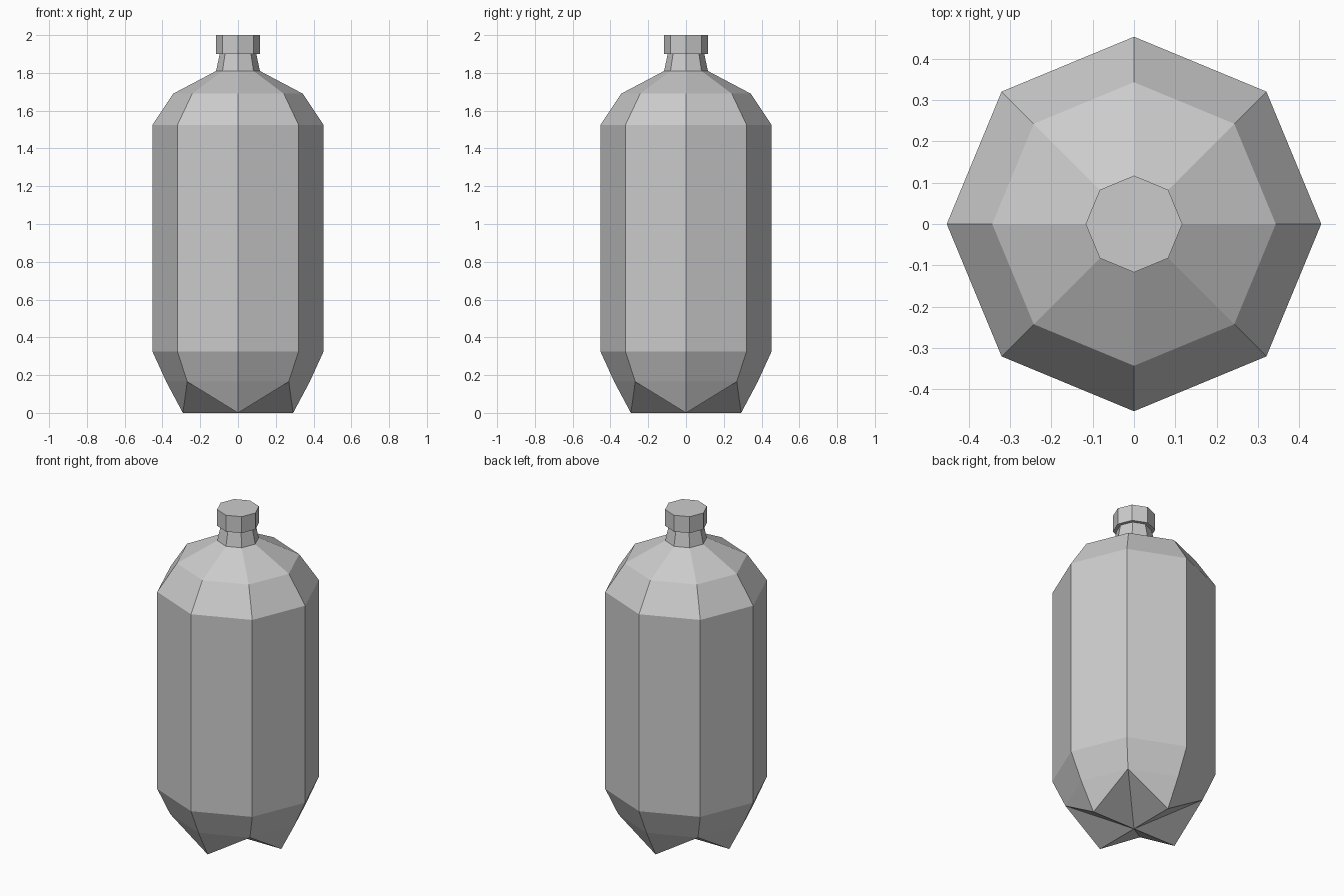
import bpy, bmesh
from math import cos, sin, tau

SIDES = 8

cube = bpy.data.objects.get("Cube")
if cube:
    bpy.data.objects.remove(cube, do_unlink=True)

# One plain grey for the whole bottle
grey = bpy.data.materials.new("plain_grey")
grey.use_nodes = True
colour = (0.6, 0.6, 0.6, 1)
grey.diffuse_color = colour
grey.node_tree.nodes["Principled BSDF"].inputs["Base Color"].default_value = colour


def ring(bm, r, z):
    """Octagonal ring with corners on the axes."""
    return [bm.verts.new((r * cos(tau * i / SIDES), r * sin(tau * i / SIDES), z))
            for i in range(SIDES)]


def loft(bm, profile):
    """Join rings of (radius, height) with quads; return the rings."""
    rings = [ring(bm, r, z) for r, z in profile]
    for low, high in zip(rings, rings[1:]):
        for i in range(SIDES):
            j = (i + 1) % SIDES
            bm.faces.new((low[i], low[j], high[j], high[i]))
    return rings


def finish(bm, name):
    bmesh.ops.recalc_face_normals(bm, faces=bm.faces[:])
    mesh = bpy.data.meshes.new(name)
    bm.to_mesh(mesh)
    bm.free()
    mesh.materials.append(grey)
    obj = bpy.data.objects.new(name, mesh)
    bpy.context.collection.objects.link(obj)
    return obj


# Body and neck, with a four-footed base
bm = bmesh.new()
rings = loft(bm, [(0.38, 0.165), (0.453, 0.325), (0.453, 1.525),
                  (0.343, 1.69), (0.116, 1.81), (0.097, 1.9)])
bm.faces.new(rings[-1])
base = rings[0]
centre = bm.verts.new((0, 0, 0))
for i in range(0, SIDES, 2):
    a = tau * i / SIDES
    foot = bm.verts.new((0.292 * cos(a), 0.292 * sin(a), 0))
    before, after = base[i - 1], base[(i + 1) % SIDES]
    # Outer sides of the foot, then the undersides running to the centre
    for p, q in ((before, base[i]), (base[i], after), (after, centre), (centre, before)):
        bm.faces.new((p, foot, q))
finish(bm, "bottle_body")

# Screw cap
bm = bmesh.new()
bottom, top = loft(bm, [(0.117, 1.9), (0.117, 2.0)])
bm.faces.new(bottom)
bm.faces.new(top)
finish(bm, "bottle_cap")
